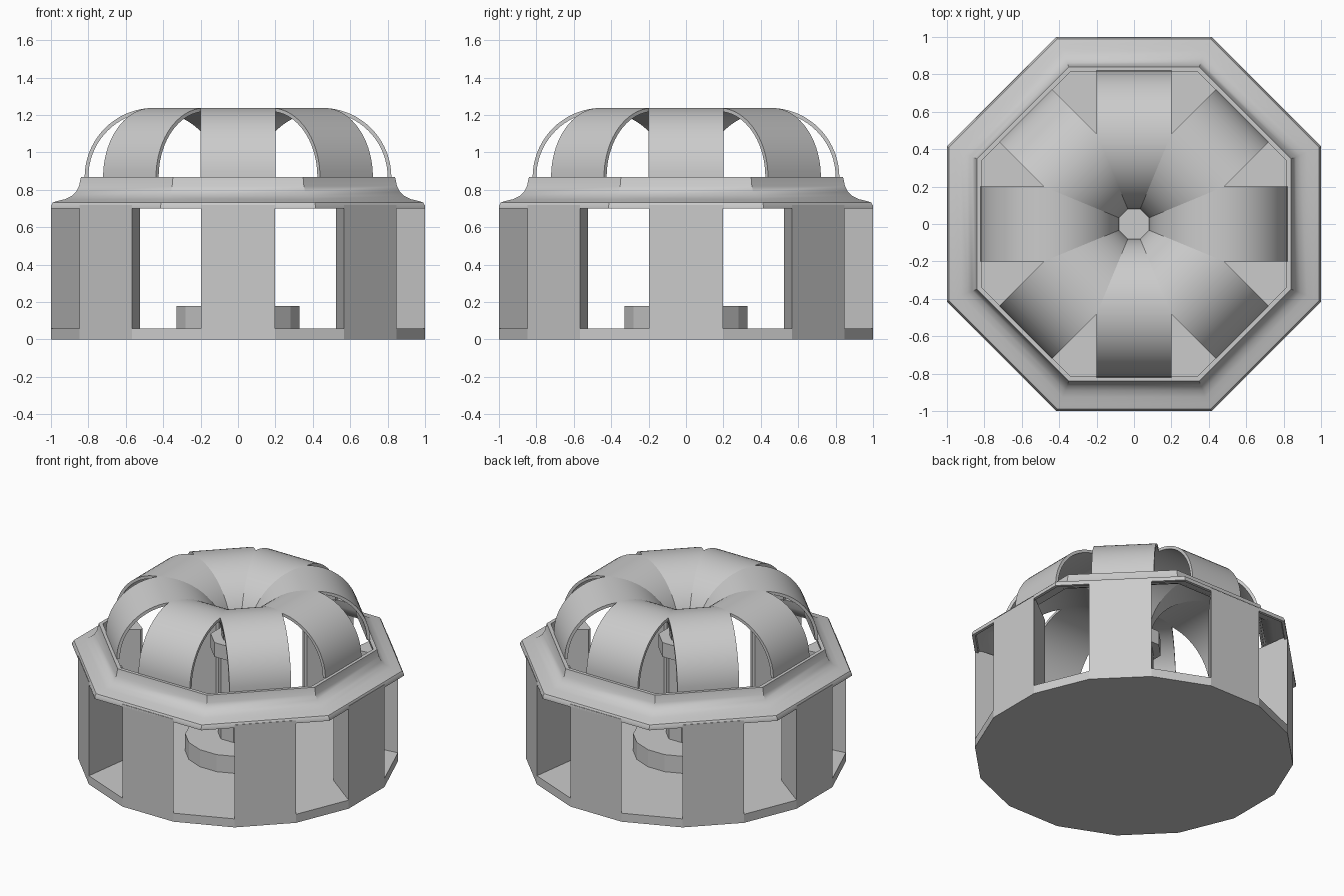
import bpy, bmesh, math
from math import sin, cos, tan, pi, radians

if "Cube" in bpy.data.objects:
    bpy.data.objects.remove(bpy.data.objects["Cube"])

T8 = tan(pi / 8)

def make(name, verts, faces, smooth=False):
    me = bpy.data.meshes.new(name)
    me.from_pydata(verts, [], faces)
    bm = bmesh.new()
    bm.from_mesh(me)
    bmesh.ops.remove_doubles(bm, verts=bm.verts, dist=1e-5)
    bmesh.ops.recalc_face_normals(bm, faces=bm.faces)
    bm.to_mesh(me)
    bm.free()
    ob = bpy.data.objects.new(name, me)
    bpy.context.collection.objects.link(ob)
    if smooth:
        bpy.ops.object.select_all(action='DESELECT')
        ob.select_set(True)
        bpy.context.view_layer.objects.active = ob
        bpy.ops.object.shade_smooth_by_angle(angle=radians(35))
    return ob

def polygon_prism(name, sides, apothem, z0, z1):
    r = apothem / cos(pi / sides)
    ring = [(2 * k + 1) * pi / sides for k in range(sides)]
    verts = [(r * cos(a), r * sin(a), z) for z in (z0, z1) for a in ring]
    n = sides
    faces = [tuple(range(n)), tuple(range(n, 2 * n))]
    faces += [(k, (k + 1) % n, (k + 1) % n + n, k + n) for k in range(n)]
    return make(name, verts, faces)

def octagon_sweep(name, profile):
    # closed (apothem, z) loop swept round an octagon
    m = len(profile)
    verts, faces = [], []
    for k in range(8):
        a = (2 * k + 1) * pi / 8
        for n, z in profile:
            r = n / cos(pi / 8)
            verts.append((r * cos(a), r * sin(a), z))
        j = (k + 1) % 8
        for i in range(m):
            i2 = (i + 1) % m
            faces.append((k * m + i, j * m + i, j * m + i2, k * m + i2))
    return make(name, verts, faces, True)

def around(n, s, z, a):
    return (n * cos(a) - s * sin(a), n * sin(a) + s * cos(a), z)

# floor slab and round central step
polygon_prism("floor_slab", 16, 1.0, 0, 0.06)
polygon_prism("central_step", 16, 0.33, 0.06, 0.18)

# central column with capital under the funnel
polygon_prism("central_column", 8, 0.12, 0.18, 0.77)
polygon_prism("column_capital", 8, 0.165, 0.77, 0.87)

# eight wall piers, flat outside and tapering inwards
for k in range(8):
    a = k * pi / 4
    section = [(1.0, -0.199), (1.0, 0.199), (0.75, 0.01), (0.75, -0.01)]
    verts = [around(n, s, z, a) for z in (0.06, 0.72) for n, s in section]
    faces = [(0, 1, 2, 3), (4, 5, 6, 7)]
    faces += [(i, (i + 1) % 4, (i + 1) % 4 + 4, i + 4) for i in range(4)]
    make("wall_pier_%d" % (k + 1), verts, faces)

# flared octagonal eave
outer = [(1.0, 0.70), (1.0, 0.715), (0.99, 0.733), (0.96, 0.742), (0.925, 0.75),
         (0.89, 0.767), (0.865, 0.79), (0.85, 0.82), (0.84, 0.868)]
inner = [(0.815, 0.868), (0.825, 0.82), (0.842, 0.777), (0.87, 0.748),
         (0.91, 0.729), (0.95, 0.722), (0.975, 0.715), (0.98, 0.70)]
octagon_sweep("eave", outer + inner)

# eight arched dome ribs curling over into the central funnel
SEG = 36
for k in range(8):
    a = k * pi / 4
    verts, faces = [], []
    for i in range(SEG + 1):
        t = pi * i / SEG
        for rad in (0.37, 0.35):
            n, z = 0.45 + rad * cos(t), 0.868 + rad * sin(t)
            w = min(0.2, n * T8)
            verts += [around(n, -w, z, a), around(n, w, z, a)]
    for i in range(SEG):
        b, c = 4 * i, 4 * i + 4
        for p, q in ((0, 1), (1, 3), (3, 2), (2, 0)):
            faces.append((b + p, b + q, c + q, c + p))
    e = 4 * SEG
    faces += [(0, 1, 3, 2), (e, e + 1, e + 3, e + 2)]
    make("dome_rib_%d" % (k + 1), verts, faces, True)
